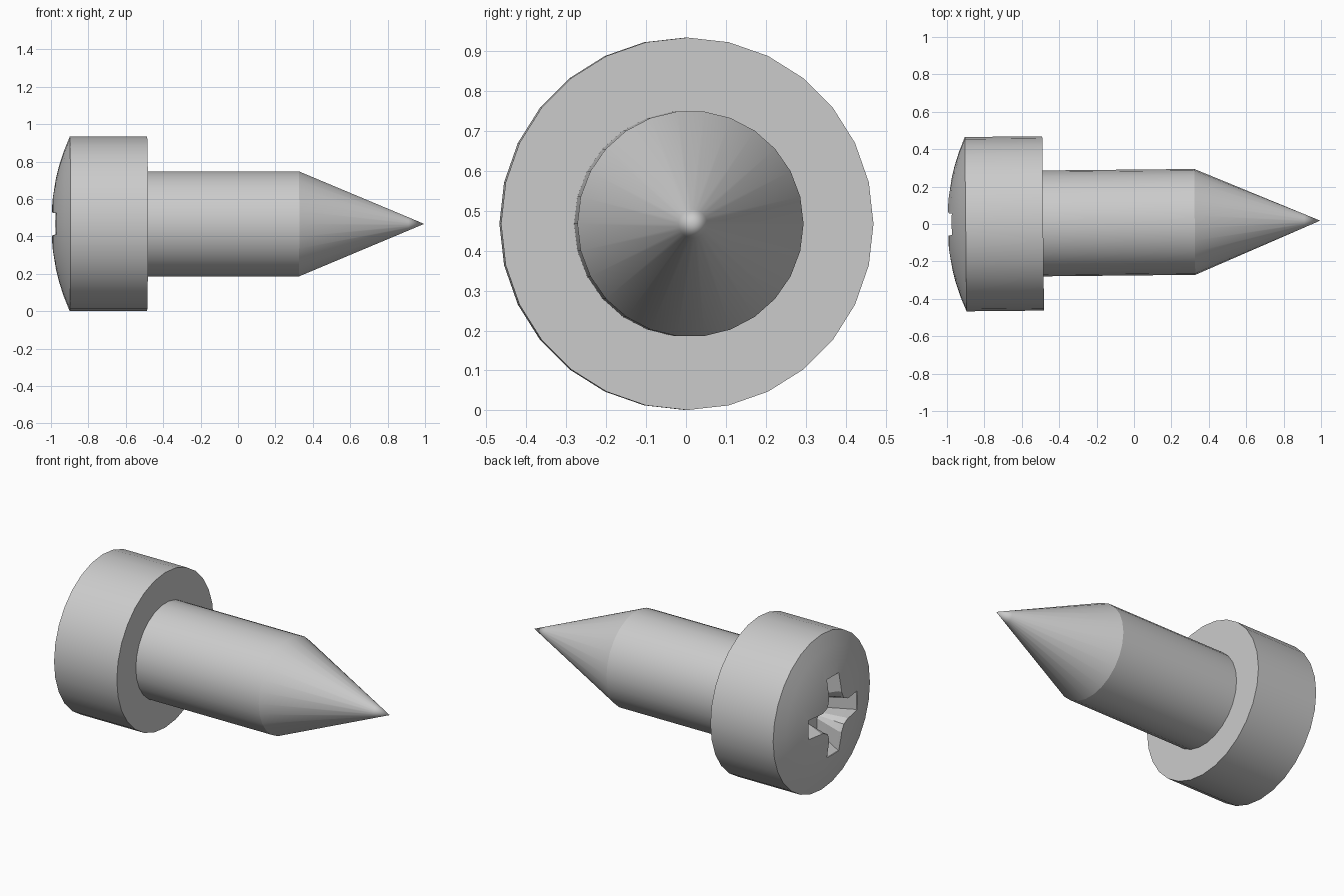
import bpy, bmesh, math

if "Cube" in bpy.data.objects:
    bpy.data.objects.remove(bpy.data.objects["Cube"])

AXIS_Z = 0.467
TILT = math.radians(0.57)   # the screw leans very slightly in plan


def finish(name, bm, angle=18):
    """Turn a bmesh into a placed object."""
    bmesh.ops.recalc_face_normals(bm, faces=bm.faces)
    mesh = bpy.data.meshes.new(name)
    bm.to_mesh(mesh)
    bm.free()
    ob = bpy.data.objects.new(name, mesh)
    bpy.context.collection.objects.link(ob)
    ob.location = (0, 0.008, AXIS_Z)
    ob.rotation_euler = (0, 0, TILT)
    return ob


def smooth(ob, angle=18):
    bpy.ops.object.select_all(action='DESELECT')
    ob.select_set(True)
    bpy.context.view_layer.objects.active = ob
    bpy.ops.object.shade_smooth_by_angle(angle=math.radians(angle))


def lathe(name, profile, sides):
    """Revolve (x, radius) points around the x axis; radius 0 is a pole."""
    bm = bmesh.new()
    rings = []
    for x, r in profile:
        n = sides if r > 0 else 1
        rings.append([bm.verts.new((x, r * math.cos(2 * math.pi * i / sides),
                                    r * math.sin(2 * math.pi * i / sides)))
                      for i in range(n)])
    for a, b in zip(rings, rings[1:]):
        for i in range(sides):
            j = (i + 1) % sides
            quad = [a[i % len(a)], a[j % len(a)], b[j % len(b)], b[i % len(b)]]
            bm.faces.new(list(dict.fromkeys(quad)))
    return finish(name, bm)


# Domed head
R = 0.466
dome_r = (R * R + 0.1 ** 2) / 0.2
profile = [(-1.0, 0)]
for k in range(1, 7):
    r = R * k / 6
    profile.append((-1.0 + dome_r - math.sqrt(dome_r ** 2 - r * r), r))
profile += [(-0.486, R), (-0.486, 0)]
head = lathe("screw_head", profile, 28)

# Tapered cross recess cut into the dome
quarter = [(0.235, -0.057), (0.235, 0.057), (0.12, 0.06),
           (0.078, 0.078), (0.06, 0.12)]
bm = bmesh.new()
loops = []
for x, length, width in ((-1.05, 1.0, 1.0), (-0.97, 1.0, 1.0), (-0.84, 0.6, 0.75)):
    ring = []
    for q in range(4):
        c, s = round(math.cos(q * math.pi / 2)), round(math.sin(q * math.pi / 2))
        for u, v in quarter:
            u, v = u * (length if u > 0.1 else width), v * (length if v > 0.1 else width)
            ring.append(bm.verts.new((x, u * c - v * s, u * s + v * c)))
    loops.append(ring)
for a, b in zip(loops, loops[1:]):
    for i in range(len(a)):
        j = (i + 1) % len(a)
        bm.faces.new((a[i], a[j], b[j], b[i]))
bm.faces.new(loops[0])
bm.faces.new(loops[-1])
cutter = finish("cross_cutter", bm)
cutter.hide_render = True

cut = head.modifiers.new("cross_recess", 'BOOLEAN')
cut.operation = 'DIFFERENCE'
cut.solver = 'EXACT'
cut.object = cutter
bpy.ops.object.select_all(action='DESELECT')
head.select_set(True)
bpy.context.view_layer.objects.active = head
bpy.ops.object.modifier_apply(modifier=cut.name)
bpy.data.objects.remove(cutter)
smooth(head)

# Plain shank with a conical point
shank = lathe("shank_and_point", [(-0.487, 0.283), (0.325, 0.283),
                                  (0.91, 0.036), (0.995, 0)], 26)
smooth(shank)
